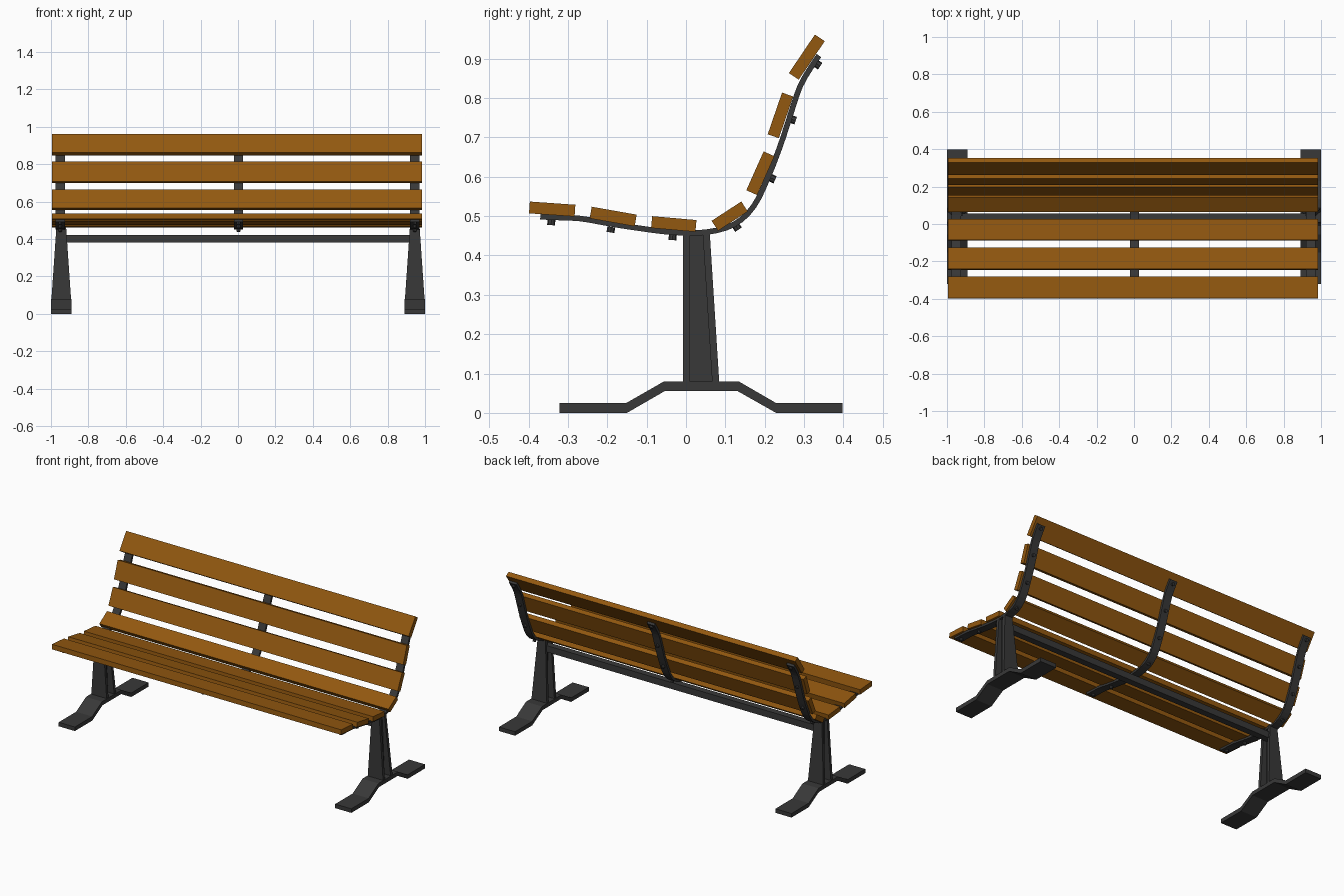
import bpy, bmesh, math
from mathutils import Vector, Matrix

if "Cube" in bpy.data.objects:
    bpy.data.objects.remove(bpy.data.objects["Cube"])


def material(name, rgb):
    m = bpy.data.materials.new(name)
    m.diffuse_color = (*rgb, 1)
    m.use_nodes = True
    m.node_tree.nodes["Principled BSDF"].inputs["Base Color"].default_value = m.diffuse_color
    return m


WOOD = material("brown wood", (0.29, 0.098, 0.005))
IRON = material("dark iron", (0.04, 0.04, 0.04))


def finish(name, bm, mat):
    bmesh.ops.recalc_face_normals(bm, faces=bm.faces)
    me = bpy.data.meshes.new(name)
    bm.to_mesh(me)
    bm.free()
    me.materials.append(mat)
    ob = bpy.data.objects.new(name, me)
    bpy.context.collection.objects.link(ob)
    return ob


def loft(bm, a, b):
    """Closed solid between two matching 3D loops."""
    va = [bm.verts.new(p) for p in a]
    vb = [bm.verts.new(p) for p in b]
    n = len(va)
    for i in range(n):
        j = (i + 1) % n
        bm.faces.new((va[i], va[j], vb[j], vb[i]))
    bm.faces.new(va[::-1])
    bm.faces.new(vb)


def ribbon(name, path, thick, x, width):
    """Flat bar following a (y, z) path."""
    bm = bmesh.new()
    pts = [Vector(p) for p in path]
    rows = []
    for i, p in enumerate(pts):
        t = (pts[min(i + 1, len(pts) - 1)] - pts[max(i - 1, 0)]).normalized()
        n = Vector((-t.y, t.x)) * thick / 2
        rows.append([bm.verts.new((x + sx * width / 2, *(p + s * n)))
                     for sx, s in ((-1, -1), (1, -1), (1, 1), (-1, 1))])
    for r, q in zip(rows, rows[1:]):
        for i in range(4):
            j = (i + 1) % 4
            bm.faces.new((r[i], r[j], q[j], q[i]))
    bm.faces.new(rows[0])
    bm.faces.new(rows[-1])
    return finish(name, bm, IRON)


def box(name, size, loc, mat, angle=0):
    bm = bmesh.new()
    bmesh.ops.create_cube(bm, size=1, matrix=Matrix.Translation(loc)
                          @ Matrix.Rotation(math.radians(angle), 4, 'X')
                          @ Matrix.Diagonal((*size, 1)))
    return finish(name, bm, mat)


# slats: y, z, tilt, length of the cross-section
SLATS = [(-.340, .518, -4, .116), (-.185, .499, -10, .116),
         (-.031, .480, -5, .113), (.111, .500, 33, .09),
         (.189, .609, 66, .108), (.240, .756, 71, .112),
         (.307, .904, 56, .118)]
for i, (y, z, a, w) in enumerate(SLATS):
    box(f"{'seat' if i < 3 else 'back'}_slat_{i + 1}", (1.977, w, .03),
        (-.005, y, z), WOOD, a)

# curved support straps, smoothed through control points
CTRL = [(-.37, .499), (-.343, .497), (-.27, .494), (-.189, .480), (-.11, .468),
        (-.033, .459), (.05, .459), (.122, .479), (.172, .525), (.209, .600),
        (.240, .680), (.263, .750), (.290, .830), (.324, .888), (.338, .908)]


def smooth_path(ctrl, steps=3):
    p = [Vector(c) for c in ctrl]
    p = [2 * p[0] - p[1]] + p + [2 * p[-1] - p[-2]]
    out = []
    for a, b, c, d in zip(p, p[1:], p[2:], p[3:]):
        for k in range(steps):
            t = k / steps
            out.append(.5 * (2 * b + (c - a) * t + (2 * a - 5 * b + 4 * c - d) * t * t
                             + (3 * b - a - 3 * c + d) * t ** 3))
    return out + [p[-2]]


PATH = smooth_path(CTRL)
for side, x in (("left", -.95), ("middle", 0.003), ("right", .945)):
    ribbon(f"{side}_strap", PATH, .014, x, .05)
    # bolt heads behind every slat
    bm = bmesh.new()
    for y, z, a, w in SLATS:
        r = math.radians(a)
        off = .034
        bmesh.ops.create_cone(
            bm, cap_ends=True, segments=8, radius1=.01, radius2=.01, depth=.014,
            matrix=Matrix.Translation((x, y + off * math.sin(r), z - off * math.cos(r)))
            @ Matrix.Rotation(r, 4, 'X'))
    finish(f"{side}_bolts", bm, IRON)

# cross beam between the legs
box("cross_beam", (1.87, .04, .04), (0, .035, .40), IRON)

# feet and tapered I-section posts
FOOT = [(-.322, 0), (-.15, 0), (-.053, .056), (.13, .056), (.229, 0), (.398, 0),
        (.398, .025), (.229, .025), (.134, .08), (-.056, .08), (-.152, .025), (-.322, .025)]


def tapered(bm, x, y0, y1, hx, ty0, ty1, thx):
    loft(bm, [(x - hx, y0, .07), (x + hx, y0, .07), (x + hx, y1, .07), (x - hx, y1, .07)],
         [(x - thx, ty0, .463), (x + thx, ty0, .463), (x + thx, ty1, .463), (x - thx, ty1, .463)])


for side, x in (("left", -.945), ("right", .945)):
    bm = bmesh.new()
    loft(bm, [(x - .055, y, z) for y, z in FOOT], [(x + .055, y, z) for y, z in FOOT])
    finish(f"{side}_foot", bm, IRON)
    bm = bmesh.new()
    tapered(bm, x, -.008, .010, .053, -.008, .010, .026)   # front flange
    tapered(bm, x, .067, .085, .053, .042, .060, .026)     # rear flange
    tapered(bm, x, .008, .069, .010, .008, .044, .010)     # web
    finish(f"{side}_post", bm, IRON)
